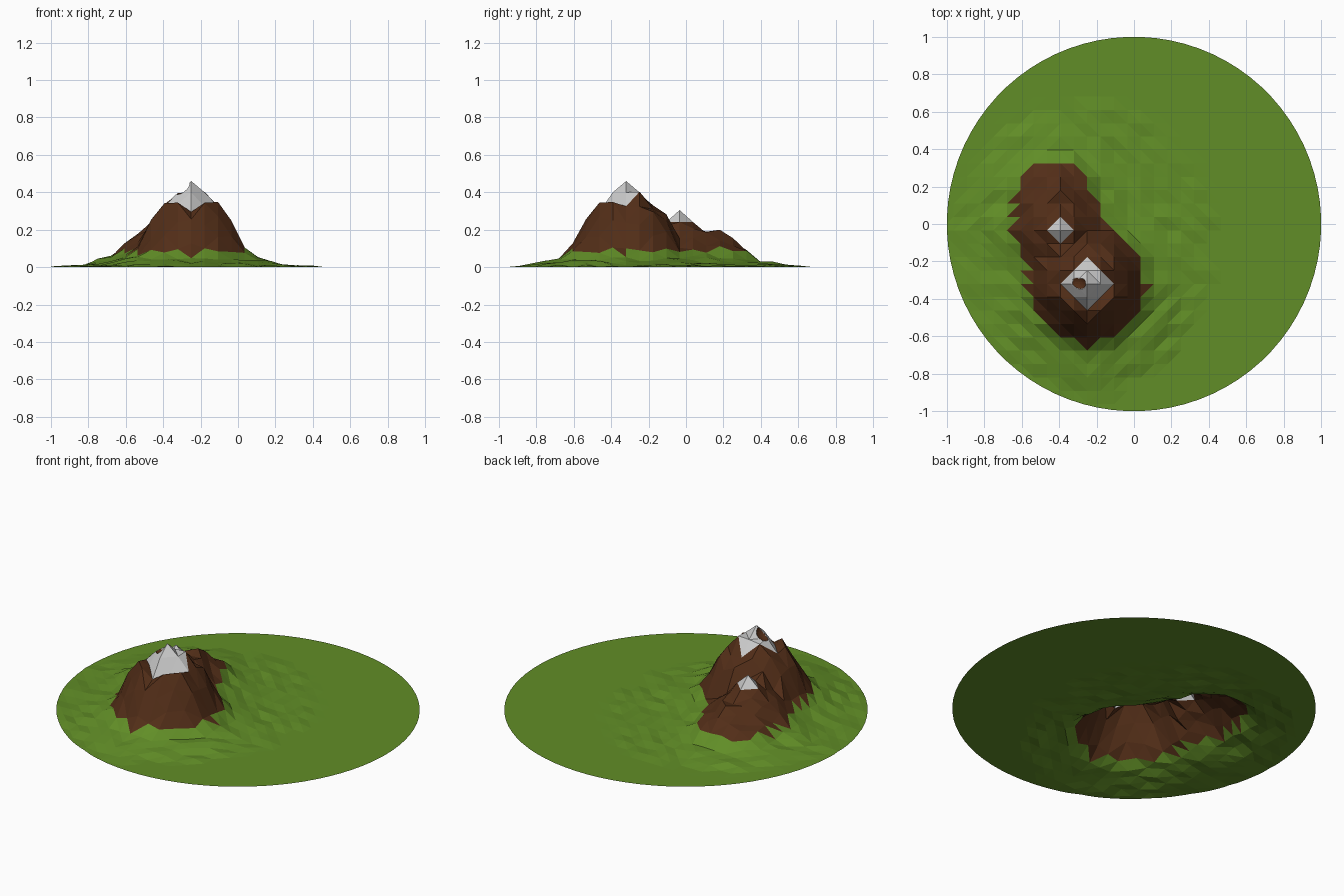
import bpy, bmesh, math, random
from mathutils import Vector

if "Cube" in bpy.data.objects:
    bpy.data.objects.remove(bpy.data.objects["Cube"])

random.seed(4)
STEP = 0.0715
MAIN = Vector((-0.25, -0.32))
MINOR = MAIN + Vector((-2, 4)) * STEP
SHOULDER = Vector((-0.42, 0.12))


def profile(pts, r):
    for (r0, h0), (r1, h1) in zip(pts, pts[1:]):
        if r <= r1:
            return h0 + (h1 - h0) * (r - r0) / (r1 - r0)
    return 0.0


# height against distance for each summit
HILLS = [
    (MAIN, [(0, .46), (.071, .40), (.143, .34), (.215, .255), (.29, .10), (.36, .045), (.5, .015), (.6, 0)]),
    (MINOR, [(0, .305), (.072, .24), (.143, .175), (.215, .11), (.29, .06), (.4, .02), (.5, 0)]),
    (SHOULDER, [(0, .23), (.07, .19), (.14, .14), (.21, .085), (.28, .035), (.4, .015), (.5, 0)]),
]


def height(x, y):
    p = Vector((x, y))
    z = max(profile(pts, (p - c).length) for c, pts in HILLS)
    d = math.hypot((x + .28) / .74, (y + .08) / .74)
    z = max(z, .03 * (1 - d))
    if min((p - MAIN).length, (p - MINOR).length) < .09:
        return z
    if z > .001:
        z = z * random.uniform(.86, 1.12) + random.uniform(-.009, .007)
    return max(z, 0)


def material(name, col):
    m = bpy.data.materials.new(name)
    m.diffuse_color = (*col, 1)
    m.use_nodes = True
    m.node_tree.nodes["Principled BSDF"].inputs["Base Color"].default_value = m.diffuse_color
    return m


# triangulated grid, diagonals circling the nearest summit
bm = bmesh.new()
grid = {}
I, J = range(-12, 20), range(-11, 21)
for i in I:
    for j in J:
        x, y = MAIN.x + i * STEP, MAIN.y + j * STEP
        grid[i, j] = bm.verts.new((x, y, height(x, y)))
for i in I[:-1]:
    for j in J[:-1]:
        a, b, c, d = grid[i, j], grid[i + 1, j], grid[i + 1, j + 1], grid[i, j + 1]
        mid = (a.co.xy + c.co.xy) / 2
        p = min((MAIN, MINOR), key=lambda q: (mid - q).length)
        if (mid.x - p.x) * (mid.y - p.y) > 0:
            tris = (a, b, d), (b, c, d)
        else:
            tris = (a, b, c), (a, c, d)
        for t in tris:
            f = bm.faces.new(t)
            m = f.calc_center_median()
            e, g = m.xy - MAIN, m.xy - MINOR
            snow = abs(e.x) + abs(e.y) < 2 * STEP or abs(g.x) + abs(g.y) < STEP
            f.material_index = 2 if snow else 1 if m.z > .085 else 0

# trim to a round base
for k in range(80):
    n = Vector((math.cos(k * math.tau / 80), math.sin(k * math.tau / 80), 0))
    bmesh.ops.bisect_plane(bm, geom=bm.verts[:] + bm.edges[:] + bm.faces[:],
                           plane_co=n, plane_no=n, clear_outer=True)

# scooped hollow beside the main summit
scoop, rad = Vector((-.312, -.318, .44)), .053
edges = {e for f in bm.faces if (f.calc_center_median() - scoop).length < .12
         and f.material_index == 2 for e in f.edges}
bmesh.ops.subdivide_edges(bm, edges=list(edges), cuts=9, use_grid_fill=True)
inside = set()
for v in bm.verts:
    d = v.co - scoop
    if d.length < rad:
        v.co = scoop + d.normalized() * rad
        inside.add(v)
for f in bm.faces:
    if all(v in inside for v in f.verts):
        f.material_index = 1
bmesh.ops.triangulate(bm, faces=[f for f in bm.faces if len(f.verts) > 3])

me = bpy.data.meshes.new("mountain_terrain")
bm.to_mesh(me)
bm.free()
for name, col in (("grass", (.12, .27, .02)), ("rock", (.085, .027, .009)), ("snow", (.6, .6, .6))):
    me.materials.append(material(name, col))
bpy.context.collection.objects.link(bpy.data.objects.new("mountain_terrain", me))
